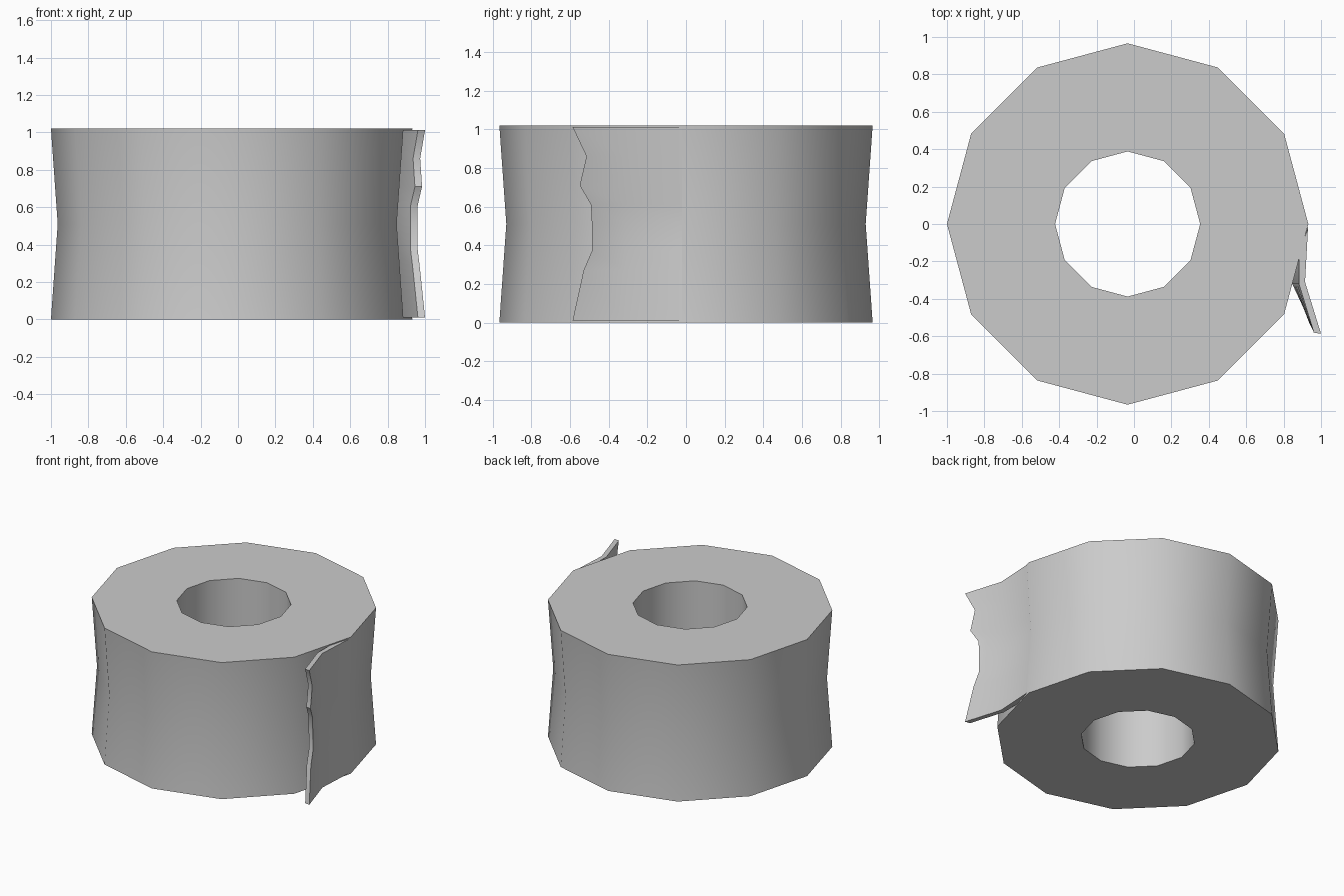
import bpy, bmesh, math

if "Cube" in bpy.data.objects:
    bpy.data.objects.remove(bpy.data.objects["Cube"])

CX, SIDES, HEIGHT = -0.034, 12, 1.02
WAIST = 0.036  # how far the wall draws in at mid height


def finish(name, bm):
    bmesh.ops.recalc_face_normals(bm, faces=bm.faces)
    mesh = bpy.data.meshes.new(name)
    bm.to_mesh(mesh)
    bm.free()
    obj = bpy.data.objects.new(name, mesh)
    bpy.context.collection.objects.link(obj)
    bpy.ops.object.select_all(action='DESELECT')
    obj.select_set(True)
    bpy.context.view_layer.objects.active = obj
    bpy.ops.object.shade_smooth_by_angle(angle=math.radians(40))
    return obj


def bridge(bm, a, b):
    """Join two closed loops of vertices with quads."""
    n = len(a)
    for i in range(n):
        j = (i + 1) % n
        bm.faces.new((a[i], a[j], b[j], b[i]))


# Roll body: closed profile (radius, z) turned around the axis
profile = [(0.388, 0), (0.966, 0), (0.966 - WAIST, HEIGHT / 2),
           (0.966, HEIGHT), (0.388, HEIGHT)]
bm = bmesh.new()
rings = []
for r, z in profile:
    angles = [2 * math.pi * i / SIDES for i in range(SIDES)]
    rings.append([bm.verts.new((CX + r * math.cos(a), r * math.sin(a), z))
                  for a in angles])
for k in range(len(rings)):
    bridge(bm, rings[k], rings[(k + 1) % len(rings)])
finish("roll_body", bm)

# Loose end: a thin sheet following the waist, with a torn edge
# torn edge as (z, end y, end x)
torn = [(0.01, -0.587, 1.0), (0.27, -0.53, 0.973), (0.37, -0.487, 0.961),
        (0.51, -0.487, 0.959), (0.61, -0.492, 0.961), (0.71, -0.55, 0.984),
        (0.86, -0.515, 0.974), (1.012, -0.587, 1.0)]
bm = bmesh.new()
sections = []
for z, ey, ex in torn:
    d = WAIST * (1 - abs(z - 0.51) / 0.51)
    loop = [(0.931 - d, -0.02), (0.915 - d, -0.31), (ex, ey),
            (ex - 0.038, ey + 0.006), (0.882 - d, -0.32), (0.884 - d, -0.16)]
    sections.append([bm.verts.new((x, y, z)) for x, y in loop])
for a, b in zip(sections, sections[1:]):
    bridge(bm, a, b)
for s in (sections[0], sections[-1]):
    for q in ((0, 1, 4, 5), (1, 2, 3, 4)):
        bm.faces.new([s[i] for i in q])
finish("loose_end", bm)
